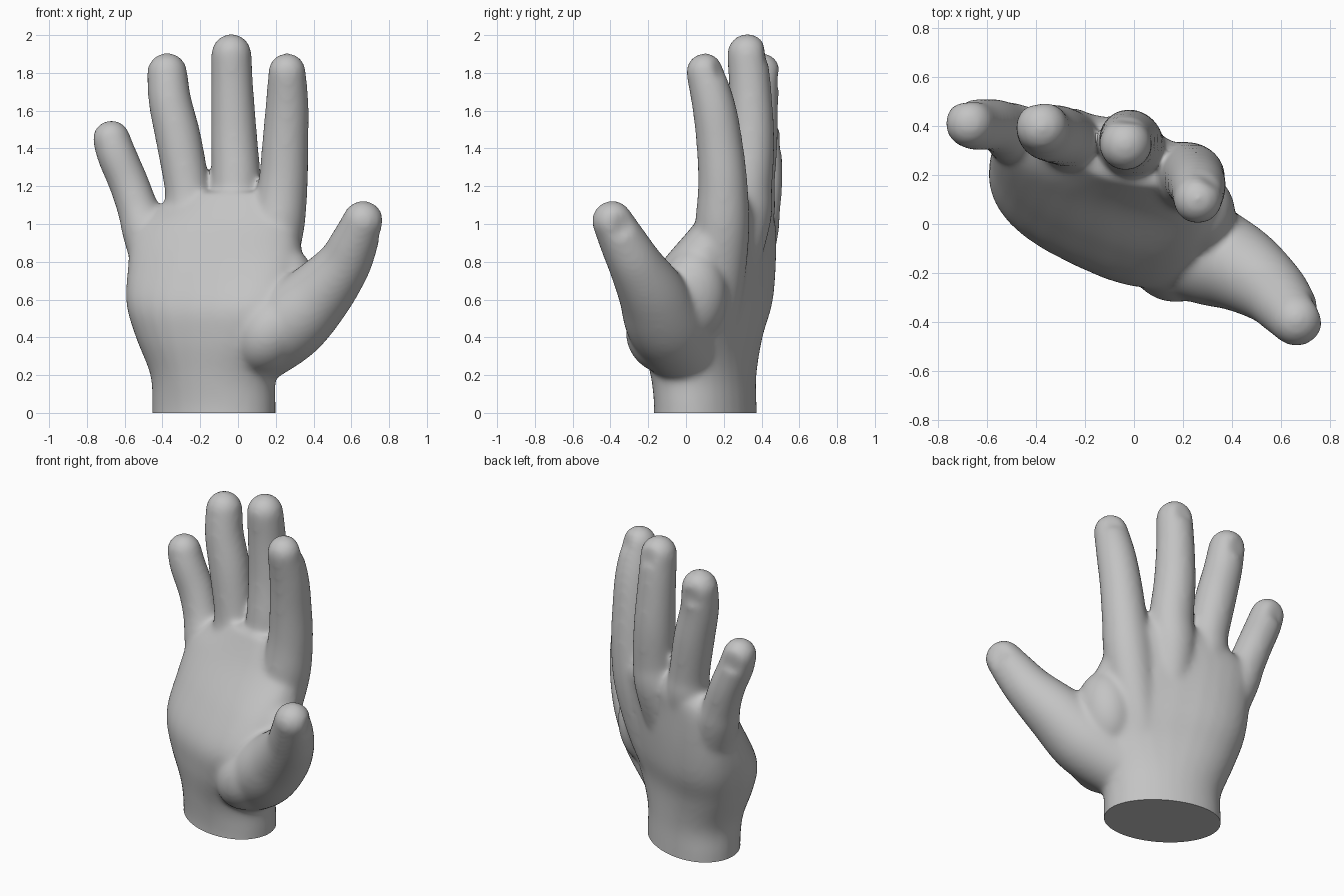
import bpy, bmesh, math
from mathutils import Vector, Matrix

cube = bpy.data.objects.get("Cube")
if cube:
    bpy.data.objects.remove(cube, do_unlink=True)

SIDES = 32
TURN = [2 * math.pi * i / SIDES for i in range(SIDES)]

skin = bpy.data.materials.new("plain grey skin")
skin.use_nodes = True
GREY = (0.55, 0.55, 0.55, 1)
skin.diffuse_color = GREY
skin.node_tree.nodes["Principled BSDF"].inputs["Base Color"].default_value = GREY


def spline(points, steps=6):
    """Catmull-Rom samples through rows of numbers."""
    rows = [Vector(p) for p in points]
    rows = [rows[0] * 2 - rows[1]] + rows + [rows[-1] * 2 - rows[-2]]
    out = []
    for a, b, c, d in zip(rows, rows[1:], rows[2:], rows[3:]):
        for i in range(steps):
            t = i / steps
            out.append(b + (c - a) * t / 2 + (a * 2 - b * 5 + c * 4 - d) * t * t / 2
                       + (b * 3 - a - c * 3 + d) * t ** 3 / 2)
    return out + [rows[-2]]


def power(value, exponent):
    return math.copysign(abs(value) ** exponent, value)


def add_object(name, bm):
    mesh = bpy.data.meshes.new(name)
    bm.to_mesh(mesh)
    bm.free()
    obj = bpy.data.objects.new(name, mesh)
    bpy.context.collection.objects.link(obj)
    return obj


def loft(name, rings):
    bm = bmesh.new()
    loops = [[bm.verts.new(p) for p in ring] for ring in rings]
    for low, high in zip(loops, loops[1:]):
        for i in range(SIDES):
            j = (i + 1) % SIDES
            bm.faces.new((low[i], low[j], high[j], high[i]))
    bm.faces.new(loops[0][::-1])
    bm.faces.new(loops[-1])
    bmesh.ops.recalc_face_normals(bm, faces=bm.faces)
    return add_object(name, bm)


def digit(name, path, nail):
    """Tapered tube (x, y, z, radius) with a round tip, flattened on the nail side."""
    spots = [(r.to_3d(), r[3]) for r in spline(path)]
    tip, radius = spots[-1]
    end = (tip - spots[-3][0]).normalized()
    for k in range(1, 8):
        a = k / 8 * math.pi / 2
        spots.append((tip + end * radius * math.sin(a), radius * math.cos(a)))
    nail = Vector(nail).normalized()
    rings = []
    for k, (p, r) in enumerate(spots):
        lo, hi = max(k - 1, 0), min(k + 1, len(spots) - 1)
        axis = (spots[hi][0] - spots[lo][0]).normalized()
        up = (nail - axis * nail.dot(axis)).normalized()
        side = axis.cross(up)
        near_tip = (p - tip).dot(end) > -0.06
        ring = []
        for a in TURN:
            h = r * math.cos(a)
            if near_tip:
                h = min(h, 0.85 * radius)
            ring.append(p + side * r * math.sin(a) + up * h)
        rings.append(ring)
    return loft(name, rings)


def pad(name, centre, size, tilt):
    """Soft muscle mound."""
    bm = bmesh.new()
    bmesh.ops.create_icosphere(bm, subdivisions=4, radius=1, matrix=Matrix.Translation(centre)
                               @ Matrix.Rotation(math.radians(tilt), 4, 'Y')
                               @ Matrix.Diagonal((*size, 1)))
    return add_object(name, bm)


# Wrist and palm: z, centre x, centre y, half width, back depth, front depth, twist, squareness
PALM = [(-0.08, -.13, .1, .345, .25, .25, -28, 1), (0.04, -.13, .1, .345, .245, .245, -28, 1),
        (0.2, -.13, .095, .35, .245, .255, -28, .95), (0.4, -.12, .1, .43, .245, .29, -26, .8),
        (0.58, -.11, .13, .485, .25, .315, -25, .72), (0.78, -.11, .185, .485, .22, .26, -22, .75),
        (0.98, -.12, .26, .45, .165, .185, -17, .82), (1.08, -.08, .28, .37, .14, .15, -16, .9),
        (1.17, -.05, .285, .26, .1, .11, -16, 1)]
rings = []
for z, cx, cy, a, back, front, deg, p in spline(PALM):
    c, s = math.cos(math.radians(deg)), math.sin(math.radians(deg))
    ring = []
    for t in TURN:
        u = a * power(math.cos(t), p)
        v = back * power(math.sin(t), 0.9) if math.sin(t) > 0 else front * power(math.sin(t), p)
        ring.append((cx + u * c - v * s, cy + u * s + v * c, z))
    rings.append(ring)
parts = [loft("palm", rings)]

# Fingers and thumb, each running down into the palm
DIGITS = {
    "index_finger": ([(0, .14, .3, .1), (.12, .17, .62, .13), (.2, .19, .95, .145),
                      (.237, .195, 1.2, .132), (.25, .178, 1.42, .123), (.26, .148, 1.62, .115),
                      (.26, .1, 1.805, .1)], (.6, 1, 0)),
    "middle_finger": ([(-.08, .2, .5, .1), (-.03, .31, 1.0, .135), (-.01, .325, 1.2, .132),
                       (-.02, .345, 1.45, .123), (-.03, .34, 1.7, .113), (-.035, .325, 1.9, .107)],
                      (.1, 1, 0)),
    "ring_finger": ([(-.18, .25, .6, .1), (-.25, .335, 1.03, .13), (-.27, .35, 1.2, .12),
                     (-.315, .365, 1.45, .121), (-.36, .375, 1.65, .114), (-.375, .395, 1.8, .107)],
                    (-.1, 1, .1)),
    "little_finger": ([(-.38, .28, .6, .12), (-.48, .36, .93, .125), (-.53, .39, 1.08, .11),
                       (-.58, .405, 1.22, .106), (-.64, .405, 1.36, .105), (-.67, .41, 1.45, .1)],
                      (-.2, 1, .2)),
    "thumb": ([(.08, -.01, .34, .2), (.27, -.11, .48, .21), (.43, -.18, .63, .18),
               (.555, -.265, .78, .145), (.615, -.33, .9, .127), (.662, -.39, 1.015, .109)],
              (1, .5, -.2)),
}
for name, (path, nail) in DIGITS.items():
    parts.append(digit(name, path, nail))

# Thumb muscle and the web between thumb and index finger
parts.append(pad("thumb_mound", (.17, -.1, .43), (.19, .22, .24), 35))
parts.append(pad("thumb_web", (.25, .04, .62), (.16, .18, .25), 10))

# Fuse everything into one soft skin
bpy.ops.object.select_all(action='DESELECT')
for obj in parts:
    obj.select_set(True)
hand = parts[0]
bpy.context.view_layer.objects.active = hand
bpy.ops.object.join()
hand.name = "hand"
fuse = hand.modifiers.new("fuse", 'REMESH')
fuse.mode = 'VOXEL'
fuse.voxel_size = 0.014
soften = hand.modifiers.new("soften", 'SMOOTH')
soften.factor = 0.5
soften.iterations = 22
bpy.ops.object.convert(target='MESH')

# Flat cut at the wrist
bm = bmesh.new()
bm.from_mesh(hand.data)
cut = bmesh.ops.bisect_plane(bm, geom=bm.verts[:] + bm.edges[:] + bm.faces[:],
                             plane_co=(0, 0, 0), plane_no=(0, 0, 1), clear_inner=True)
rim = [e for e in cut["geom_cut"] if isinstance(e, bmesh.types.BMEdge)]
bmesh.ops.holes_fill(bm, edges=rim, sides=0)
bm.to_mesh(hand.data)
bm.free()

hand.data.materials.clear()
hand.data.materials.append(skin)
bpy.ops.object.shade_smooth_by_angle(angle=math.radians(40))
